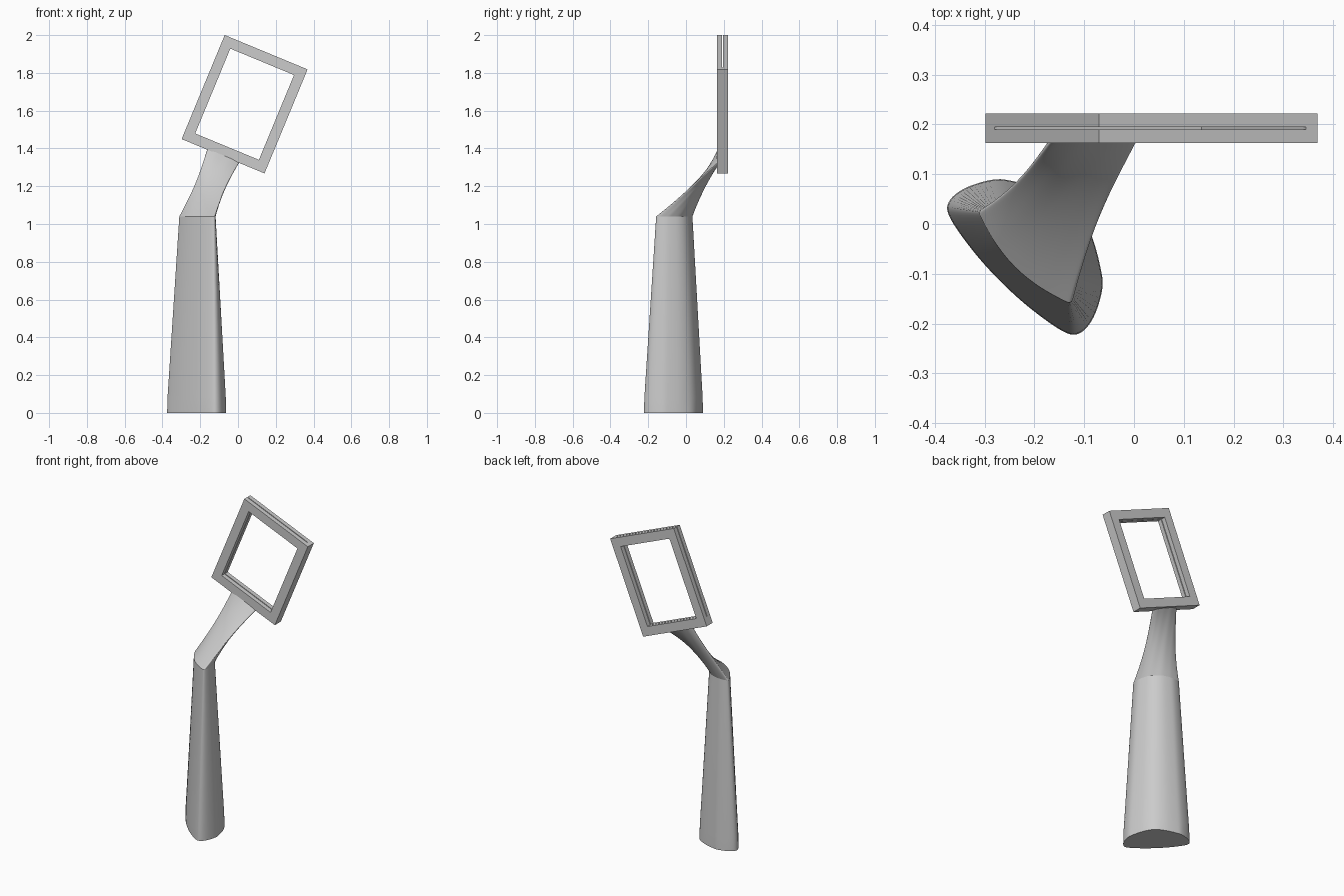
import bpy, bmesh, math
from mathutils import Vector, Matrix

if "Cube" in bpy.data.objects:
    bpy.data.objects.remove(bpy.data.objects["Cube"])

GREY = (0.6, 0.6, 0.6, 1)
grey = bpy.data.materials.new("plain grey")
grey.use_nodes = True
grey.diffuse_color = GREY
grey.node_tree.nodes["Principled BSDF"].inputs["Base Color"].default_value = GREY

TILT = math.radians(22.5)
FRAME_CENTRE = Vector((0.035, 0.1925, 1.634))
WIDTH, HEIGHT, DEPTH, BORDER = 0.475, 0.596, 0.059, 0.055


def add_object(name, bm):
    bmesh.ops.recalc_face_normals(bm, faces=bm.faces)
    mesh = bpy.data.meshes.new(name)
    bm.to_mesh(mesh)
    bm.free()
    mesh.materials.append(grey)
    obj = bpy.data.objects.new(name, mesh)
    bpy.context.collection.objects.link(obj)
    return obj


def smooth(obj):
    bpy.ops.object.select_all(action='DESELECT')
    obj.select_set(True)
    bpy.context.view_layer.objects.active = obj
    bpy.ops.object.shade_smooth_by_angle(angle=math.radians(35))


def closed_curve(half, steps=6):
    """Mirror a half outline and round it into a smooth closed loop."""
    pts = [Vector(p) for p in half]
    pts += [Vector((-p.x, p.y)) for p in pts[-2:0:-1]]
    n, out = len(pts), []
    for i in range(n):
        a, b, c, d = (pts[(i + k) % n] for k in (-1, 0, 1, 2))
        for s in range(steps):
            t = s / steps
            out.append(b + 0.5 * t * (c - a + t * (2*a - 5*b + 4*c - d + t * (3*(b - c) + d - a))))
    return out


def diagonal_ring(half, z):
    """Outline whose mirror axis runs diagonally across the ground plane."""
    r = math.sqrt(0.5)
    return [Vector((r * (p.x - 0.108 + p.y), r * (p.y - p.x + 0.108), z))
            for p in closed_curve(half)]


def loft(name, rings, cap_start=False):
    bm = bmesh.new()
    rows = [[bm.verts.new(p) for p in ring] for ring in rings]
    n = len(rows[0])
    for low, high in zip(rows, rows[1:]):
        for i in range(n):
            j = (i + 1) % n
            bm.faces.new((low[i], low[j], high[j], high[i]))
    if cap_start:
        bm.faces.new(rows[0])
    obj = add_object(name, bm)
    smooth(obj)
    return obj


# Pillar: a rounded lens section that tapers upward
foot = [(0, -.06), (.06, -.075), (.12, -.108), (.155, -.137), (.183, -.19),
        (.186, -.232), (.16, -.253), (.08, -.267), (0, -.271)]
head = [(0, -.118), (.04, -.122), (.08, -.143), (.105, -.165), (.124, -.187),
        (.129, -.2), (.118, -.208), (.06, -.224), (0, -.23)]
bottom, top = diagonal_ring(foot, 0), diagonal_ring(head, 1.04)
shoulder = [b.lerp(t, 0.03) + Vector((0, 0, 0.08 - 1.04 * 0.03)) for b, t in zip(bottom, top)]
loft("pillar", [bottom, shoulder, top], cap_start=True)

# Neck: twists from the pillar top to the lower edge of the frame
joint = [(0, .207), (.03, .206), (.06, .2), (.075, .195), (.088, .185),
         (.092, .175), (.085, .168), (.045, .163), (0, .163)]
end = [Vector((-.077 + p.x * math.cos(TILT), p.y, 1.363 - p.x * math.sin(TILT)))
       for p in closed_curve(joint)]
neck_rings = []
STEPS = 14
for k in range(STEPS + 1):
    t = k / STEPS
    ring = [a.lerp(b, t) for a, b in zip(top, end)]
    centre = sum(ring, Vector()) / len(ring)
    waist = 1 - 0.12 * math.sin(math.pi * t)
    neck_rings.append([centre + (p - centre) * waist for p in ring])
loft("neck", neck_rings)


# Frame: tilted box with an opening and a thin slot, open at the top and one side
def tilted_box(name, x0, x1, z0, z1, depth):
    bm = bmesh.new()
    size = Matrix.Diagonal((x1 - x0, depth, z1 - z0, 1))
    place = (Matrix.Translation(FRAME_CENTRE) @ Matrix.Rotation(TILT, 4, 'Y')
             @ Matrix.Translation(((x0 + x1) / 2, 0, (z0 + z1) / 2)))
    bmesh.ops.create_cube(bm, size=1, matrix=place @ size)
    return add_object(name, bm)


w, h = WIDTH / 2, HEIGHT / 2
frame = tilted_box("frame", -w, w, -h, h, DEPTH)
opening = tilted_box("opening_cutter", BORDER - w, w - BORDER, BORDER - h, h - BORDER, 0.2)
slot = tilted_box("slot_cutter", -w - 0.1, 0.212, -0.25, h + 0.1, 0.005)
bpy.ops.object.select_all(action='DESELECT')
frame.select_set(True)
bpy.context.view_layer.objects.active = frame
for cutter in (opening, slot):
    cutter.hide_render = True
    mod = frame.modifiers.new(cutter.name, 'BOOLEAN')
    mod.operation, mod.solver, mod.object = 'DIFFERENCE', 'EXACT', cutter
    bpy.ops.object.modifier_apply(modifier=mod.name)
    bpy.data.objects.remove(cutter)
